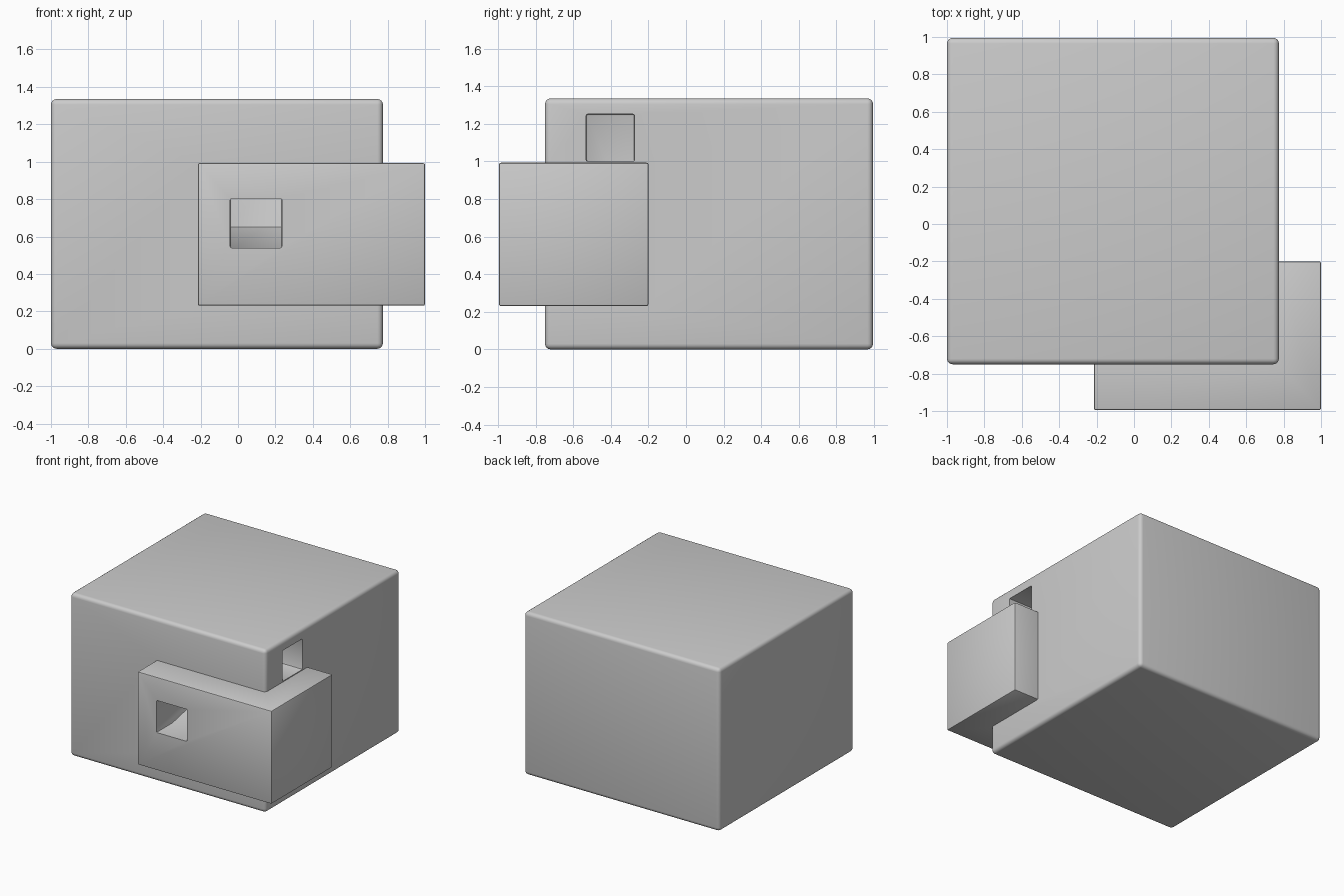
import bpy, bmesh

if "Cube" in bpy.data.objects:
    bpy.data.objects.remove(bpy.data.objects["Cube"])


def finish(bm, name, bevel, segments):
    bmesh.ops.recalc_face_normals(bm, faces=bm.faces)
    mesh = bpy.data.meshes.new(name)
    bm.to_mesh(mesh)
    bm.free()
    ob = bpy.data.objects.new(name, mesh)
    bpy.context.collection.objects.link(ob)
    mod = ob.modifiers.new("soft_edges", 'BEVEL')
    mod.width, mod.segments = bevel, segments
    mod.limit_method = 'ANGLE'
    mod.angle_limit = 0.6
    return ob


def block(name, lo, hi, bevel, segments=3):
    bm = bmesh.new()
    bmesh.ops.create_cube(bm, size=1)
    for v in bm.verts:
        v.co = [(a + b) / 2 + c * (b - a) for a, b, c in zip(lo, hi, v.co)]
    return finish(bm, name, bevel, segments)


def side_extrusion(name, profile, x0, x1, bevel):
    bm = bmesh.new()
    face = bm.faces.new([bm.verts.new((x0, y, z)) for y, z in profile])
    out = bmesh.ops.extrude_face_region(bm, geom=[face])
    verts = [g for g in out["geom"] if isinstance(g, bmesh.types.BMVert)]
    bmesh.ops.translate(bm, verts=verts, vec=(x1 - x0, 0, 0))
    return finish(bm, name, bevel, 2)


def combine(target, tool, operation):
    mod = target.modifiers.new(operation.lower(), 'BOOLEAN')
    mod.operation, mod.object, mod.solver = operation, tool, 'EXACT'
    tool.hide_render = True
    bpy.context.view_layer.objects.active = target
    target.select_set(True)
    for m in list(target.modifiers):
        bpy.ops.object.modifier_apply(modifier=m.name)
    bpy.data.objects.remove(tool)


# Large main block with the smaller block set into its front right corner
body = block("body_block", (-1, -0.75, 0), (0.775, 0.995, 1.335), 0.03, 4)
corner = block("corner_block", (-0.215, -0.995, 0.23), (1, -0.2, 0.993), 0.01, 2)
combine(body, corner, 'UNION')

# Passage: front opening, gently rising floor, vertical shaft
passage = side_extrusion("passage_cutter", [
    (-1.2, 0.54), (-0.79, 0.54), (-0.275, 0.65), (-0.275, 1.25),
    (-0.53, 1.25), (-0.53, 0.803), (-1.2, 0.803)], -0.042, 0.235, 0.008)
combine(body, passage, 'DIFFERENCE')

# Side opening joining the top of the shaft
side = block("side_cutter", (-0.041, -0.531, 1.0), (0.95, -0.274, 1.251), 0.008, 2)
combine(body, side, 'DIFFERENCE')

bpy.ops.object.shade_smooth_by_angle(angle=0.52)
